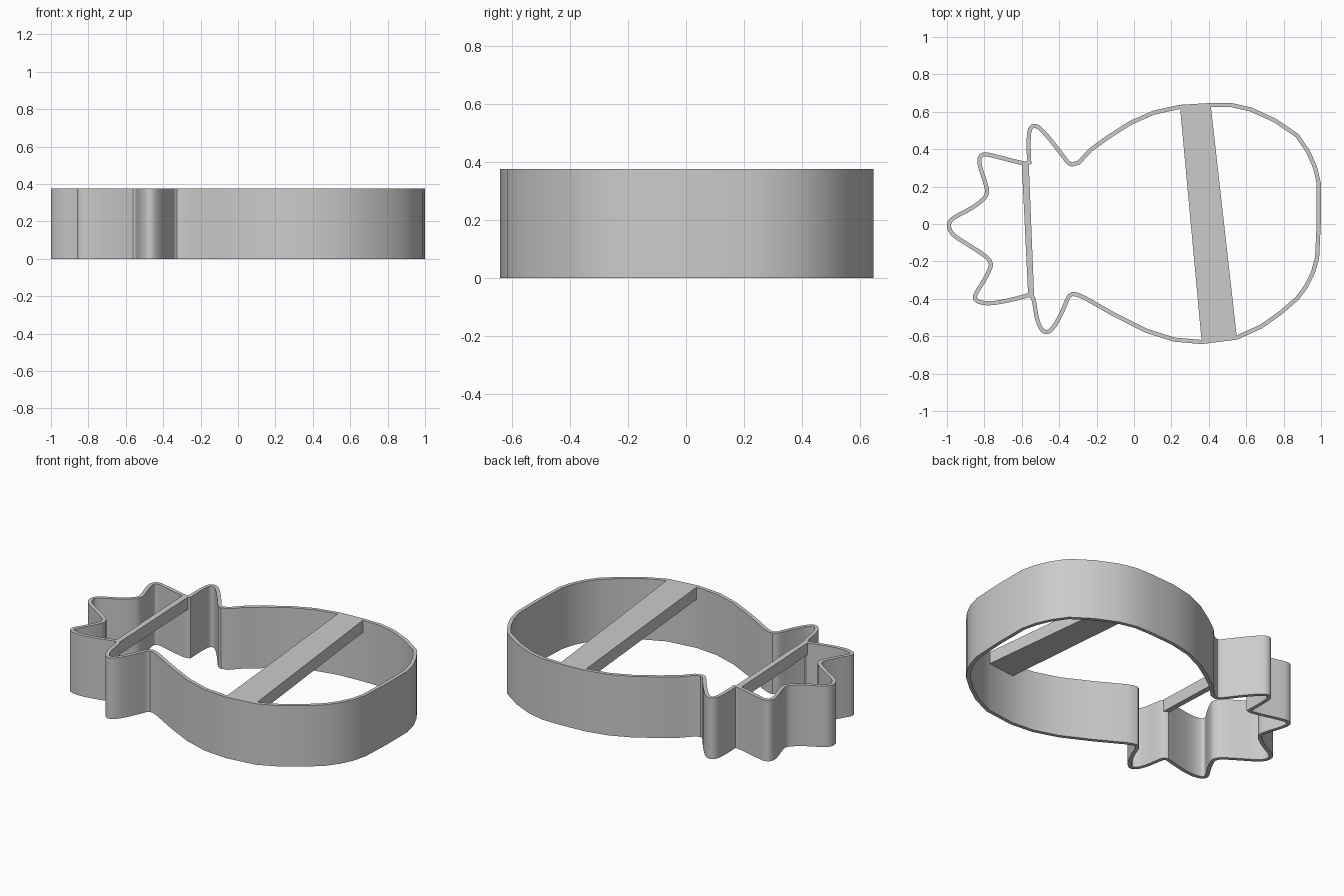
import bpy
import bmesh
import math
from mathutils import Vector

HEIGHT = 0.375
HALF_WALL = 0.011
BAR_DEPTH = 0.075

old = bpy.data.objects.get("Cube")
if old:
    bpy.data.objects.remove(old, do_unlink=True)

grey = bpy.data.materials.new("plain grey")
grey.use_nodes = True
colour = (0.6, 0.6, 0.6, 1)
grey.diffuse_color = colour
grey.node_tree.nodes["Principled BSDF"].inputs["Base Color"].default_value = colour

# Centre line of the wall, clockwise from the upper neck
body = [(-.33, .318), (-.295, .329), (-.23, .398), (-.14, .463), (-.02, .54),
        (.107, .596), (.246, .626), (.41, .636), (.52, .636), (.626, .612),
        (.754, .553), (.872, .473), (.93, .388), (.968, .302), (.988, .217),
        (.988, .01), (.979, -.18), (.957, -.26), (.92, -.334), (.872, -.398),
        (.786, -.473), (.68, -.548), (.55, -.607), (.362, -.631),
        (.214, -.618), (.064, -.57), (-.107, -.484), (-.267, -.393),
        (-.305, -.377), (-.33, -.374)]
lower_leaf = [(-.33, -.374), (-.35, -.39), (-.374, -.446), (-.417, -.532),
              (-.449, -.57), (-.473, -.578), (-.498, -.557), (-.52, -.5),
              (-.54, -.393), (-.56, -.38)]
crown = [(-.56, -.38), (-.674, -.409), (-.775, -.424), (-.834, -.414),
         (-.85, -.396), (-.845, -.372), (-.802, -.302), (-.77, -.238),
         (-.766, -.212), (-.786, -.179), (-.872, -.12), (-.963, -.06),
         (-.988, -.02), (-.984, .013), (-.952, .04), (-.872, .083),
         (-.802, .136), (-.786, .168), (-.791, .206), (-.824, .313),
         (-.824, .356), (-.802, .372), (-.759, .366), (-.588, .324),
         (-.56, .329)]
upper_leaf = [(-.56, .329), (-.563, .398), (-.561, .484), (-.55, .516),
              (-.529, .524), (-.503, .511), (-.444, .446), (-.374, .356),
              (-.35, .326), (-.33, .318)]


def rounded(points, steps=3):
    """Smooth curve through the points, leaving out the last one."""
    pts = [Vector(p) for p in points]
    result = []
    for i in range(len(pts) - 1):
        a, b = pts[max(i - 1, 0)], pts[i]
        c, d = pts[i + 1], pts[min(i + 2, len(pts) - 1)]
        # tangents limited by the length of the segment
        span = (c - b).length
        start = (c - a).normalized() * span
        end = (d - b).normalized() * span
        for s in range(steps):
            t = s / steps
            h = t * t * (3 - 2 * t)
            result.append(b * (1 - h) + c * h + start * t * (1 - t) ** 2
                          - end * t * t * (1 - t))
    return result


def offset(points, distance):
    """Shift a closed outline sideways with limited mitres."""
    result = []
    for i, p in enumerate(points):
        before = (p - points[i - 1]).normalized()
        after = (points[(i + 1) % len(points)] - p).normalized()
        n1 = Vector((-before.y, before.x))
        n2 = Vector((-after.y, after.x))
        mitre = (n1 + n2).normalized()
        result.append(p + mitre * distance / max(mitre.dot(n1), 0.6))
    return result


def finish(bm, name):
    bmesh.ops.recalc_face_normals(bm, faces=bm.faces)
    mesh = bpy.data.meshes.new(name)
    bm.to_mesh(mesh)
    bm.free()
    mesh.materials.append(grey)
    obj = bpy.data.objects.new(name, mesh)
    bpy.context.collection.objects.link(obj)
    bpy.ops.object.select_all(action="DESELECT")
    obj.select_set(True)
    bpy.context.view_layer.objects.active = obj
    bpy.ops.object.shade_smooth_by_angle(angle=math.radians(30))


# Thin upright wall following the fruit outline
def make_wall(name, path):
    bm = bmesh.new()
    outer, inner = offset(path, HALF_WALL), offset(path, -HALF_WALL)
    rings = [[bm.verts.new((p.x, p.y, z)) for p in line]
             for line, z in ((outer, 0), (outer, HEIGHT), (inner, HEIGHT), (inner, 0))]
    count = len(path)
    for r in range(4):
        ring, following = rings[r], rings[(r + 1) % 4]
        for i in range(count):
            j = (i + 1) % count
            bm.faces.new((ring[i], ring[j], following[j], following[i]))
    finish(bm, name)


# Flat brace flush with the top rim
def make_bar(name, corners):
    bm = bmesh.new()
    base = bm.faces.new([bm.verts.new((x, y, HEIGHT - BAR_DEPTH)) for x, y in corners])
    extruded = bmesh.ops.extrude_face_region(bm, geom=[base], use_keep_orig=True)
    top = [v for v in extruded["geom"] if isinstance(v, bmesh.types.BMVert)]
    bmesh.ops.translate(bm, verts=top, vec=(0, 0, BAR_DEPTH))
    finish(bm, name)


outline = [Vector(p) for p in body[:-1]]
for run in (lower_leaf, crown, upper_leaf):
    outline += rounded(run)

make_wall("cutter_wall", outline)
make_bar("body_bar", [(.246, .626), (.41, .636), (.55, -.607), (.362, -.631)])
make_bar("crown_bar", [(-.6, .325), (-.563, .329), (-.534, -.385), (-.566, -.381)])
